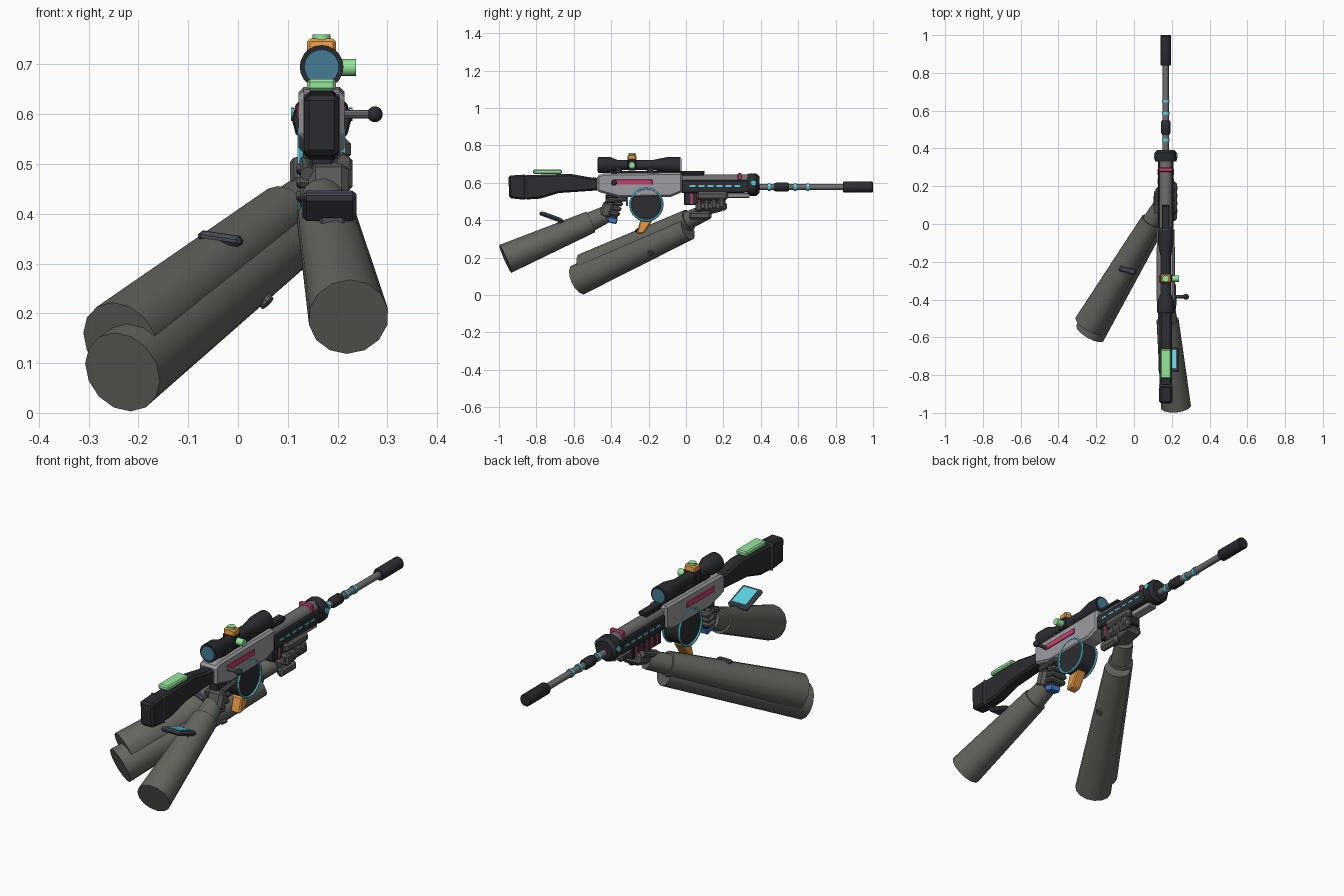
import bpy, bmesh
from math import radians, pi
from mathutils import Vector, Matrix

CX = 0.168          # rifle centre plane
BZ = 0.577          # bore height


def mat(name, r, g, b):
    m = bpy.data.materials.new(name)
    m.diffuse_color = (r, g, b, 1)
    return m


DARK = mat("dark", 0.025, 0.026, 0.032)
METAL = mat("metal", 0.33, 0.33, 0.36)
STEEL = mat("steel", 0.16, 0.16, 0.17)
CLOTH = mat("cloth", 0.13, 0.13, 0.115)
GLOVE = mat("glove", 0.10, 0.10, 0.095)
SLATE = mat("slate", 0.06, 0.07, 0.09)
CYAN = mat("cyan", 0.1, 0.65, 0.75)
PINK = mat("pink", 0.6, 0.05, 0.17)
GREEN = mat("green", 0.3, 0.8, 0.33)
ORANGE = mat("orange", 0.8, 0.33, 0.06)
BLUE = mat("blue", 0.05, 0.2, 0.6)
LENS = mat("lens", 0.06, 0.2, 0.3)


def finish(name, bm, m, bevel=0, smooth=False):
    bmesh.ops.recalc_face_normals(bm, faces=bm.faces)
    me = bpy.data.meshes.new(name)
    bm.to_mesh(me)
    bm.free()
    ob = bpy.data.objects.new(name, me)
    bpy.context.collection.objects.link(ob)
    me.materials.append(m)
    if bevel:
        b = ob.modifiers.new("bevel", 'BEVEL')
        b.width, b.segments, b.limit_method = bevel, 1, 'ANGLE'
    if smooth:
        bpy.context.view_layer.objects.active = ob
        ob.select_set(True)
        bpy.ops.object.shade_smooth_by_angle(angle=radians(35))
        ob.select_set(False)
    return ob


def box(name, c, size, m, bevel=0.004, rot=(0, 0, 0)):
    bm = bmesh.new()
    bmesh.ops.create_cube(bm, size=1)
    for v in bm.verts:
        v.co = Vector(v.co[i] * size[i] for i in range(3))
    ob = finish(name, bm, m, bevel)
    ob.location = c
    ob.rotation_euler = [radians(a) for a in rot]
    return ob


def rod(name, a, b, r1, r2, m, n=16):
    """Tapered cylinder from point a to point b."""
    a, b = Vector(a), Vector(b)
    d = b - a
    bm = bmesh.new()
    M = Matrix.Translation((a + b) / 2) @ d.to_track_quat('Z', 'Y').to_matrix().to_4x4()
    bmesh.ops.create_cone(bm, cap_ends=True, segments=n, radius1=r1, radius2=r2,
                          depth=d.length, matrix=M)
    return finish(name, bm, m, 0, True)


def lathe(name, prof, x, z, m, n=20):
    """Solid of revolution along y; prof is (y, radius) pairs."""
    bm = bmesh.new()
    vs = [bm.verts.new((x + r, y, z)) for y, r in prof]
    es = [bm.edges.new(p) for p in zip(vs, vs[1:])]
    bmesh.ops.spin(bm, geom=vs + es, cent=(x, 0, z), axis=(0, 1, 0), angle=2 * pi, steps=n)
    bmesh.ops.remove_doubles(bm, verts=bm.verts, dist=1e-5)
    return finish(name, bm, m, 0, True)


def plate(name, prof, half, m, bevel=0.006, x=CX):
    """Side profile of (y, z) points extruded across x."""
    bm = bmesh.new()
    f = bm.faces.new([bm.verts.new((x - half, y, z)) for y, z in prof])
    ext = bmesh.ops.extrude_face_region(bm, geom=[f])
    for v in ext['geom']:
        if isinstance(v, bmesh.types.BMVert):
            v.co.x += 2 * half
    return finish(name, bm, m, bevel)


# Stock, butt pad and cheek rest
plate("stock", [(-0.86, 0.64), (-0.62, 0.648), (-0.52, 0.63), (-0.46, 0.625), (-0.46, 0.56),
                (-0.68, 0.545), (-0.78, 0.515), (-0.86, 0.51)], 0.032, DARK, 0.01)
plate("butt_pad", [(-0.95, 0.638), (-0.855, 0.644), (-0.855, 0.508), (-0.945, 0.518)], 0.035, DARK, 0.01)
box("butt_line", (CX, -0.855, 0.576), (0.073, 0.008, 0.13), STEEL, 0.002)
box("cheek_rest", (CX, -0.74, 0.659), (0.058, 0.155, 0.024), GREEN, 0.006)

# Receiver with side strips
plate("receiver", [(-0.475, 0.64), (-0.44, 0.65), (-0.02, 0.655), (-0.02, 0.55), (-0.08, 0.525),
                   (-0.36, 0.522), (-0.475, 0.553)], 0.046, METAL, 0.01)
for s in (-1, 1):
    box("side_strip", (CX + s * 0.046, -0.285, 0.604), (0.008, 0.21, 0.028), PINK, 0.002)
box("top_rail", (CX, -0.15, 0.655), (0.04, 0.5, 0.018), DARK)

# Bolt handle
rod("bolt_stem", (0.2, -0.385, 0.6), (0.265, -0.385, 0.6), 0.009, 0.009, STEEL, 10)
bm = bmesh.new()
bmesh.ops.create_uvsphere(bm, u_segments=14, v_segments=8, radius=0.016,
                          matrix=Matrix.Translation((0.275, -0.385, 0.6)))
finish("bolt_knob", bm, DARK, 0, True)

# Scope
SZ = 0.695
lathe("scope_body", [(-0.468, 0), (-0.468, 0.035), (-0.47, 0.044), (-0.41, 0.044), (-0.37, 0.028),
                     (-0.17, 0.028), (-0.1, 0.042), (-0.03, 0.042), (-0.032, 0.034), (-0.032, 0)],
      CX, SZ, DARK)
for y in (-0.474, -0.028):
    rod("scope_lens", (CX, y, SZ), (CX, y + 0.003, SZ), 0.035, 0.035, LENS, 20)
for y in (-0.36, -0.19):
    box("scope_mount", (CX, y, 0.672), (0.045, 0.035, 0.05), DARK)
plate("turret_block", [(-0.315, 0.72), (-0.31, 0.752), (-0.268, 0.752), (-0.263, 0.72)], 0.029, ORANGE, 0.006)
rod("turret_top", (CX, -0.289, 0.74), (CX, -0.289, 0.76), 0.018, 0.018, GREEN)
box("turret_base", (CX, -0.289, SZ), (0.066, 0.045, 0.058), DARK)
rod("turret_side", (0.2, -0.289, 0.694), (0.237, -0.289, 0.694), 0.017, 0.017, GREEN)

# Handguard, upper tube, front cap and accents
plate("handguard", [(-0.025, 0.615), (0.36, 0.615), (0.36, 0.553), (0.3, 0.545), (-0.025, 0.545)], 0.042, DARK)
lathe("upper_tube", [(-0.03, 0), (-0.03, 0.034), (0.36, 0.034), (0.36, 0)], CX, 0.611, STEEL, 14)
box("hand_rail", (CX, 0.03, 0.645), (0.035, 0.13, 0.02), DARK)
lathe("front_cap", [(0.33, 0), (0.33, 0.056), (0.345, 0.06), (0.375, 0.06), (0.392, 0.045), (0.392, 0)],
      CX, 0.59, DARK, 12)
box("pink_band", (CX, 0.287, 0.632), (0.074, 0.022, 0.038), PINK, 0.005)
for s in (-1, 1):
    for i in range(6):
        box("side_light", (CX + s * 0.042, 0.035 + i * 0.048, 0.583), (0.005, 0.03, 0.009), CYAN, 0)
    rod("cap_light", (CX + s * 0.055, 0.362, 0.6), (CX + s * 0.062, 0.362, 0.6), 0.014, 0.014, CYAN, 10)
box("under_rail", (CX, 0.275, 0.532), (0.045, 0.13, 0.026), METAL)
box("fore_grip", (CX, 0.1, 0.515), (0.06, 0.22, 0.07), DARK)
for i in range(5):
    box("grip_stripe", (CX, 0.03 + i * 0.04, 0.515), (0.066, 0.01, 0.055), PINK, 0)

# Barrel, collar, rings and muzzle
rod("barrel", (CX, 0.37, BZ), (CX, 0.86, BZ), 0.016, 0.016, STEEL)
lathe("barrel_collar", [(0.47, 0), (0.47, 0.019), (0.485, 0.025), (0.54, 0.025), (0.55, 0.019), (0.55, 0)], CX, BZ, DARK)
for y in (0.445, 0.585, 0.65):
    rod("barrel_ring", (CX, y - 0.007, BZ), (CX, y + 0.007, BZ), 0.02, 0.02, CYAN)
lathe("muzzle", [(0.84, 0), (0.84, 0.026), (0.845, 0.029), (0.995, 0.029), (1.0, 0.025), (1.0, 0)], CX, BZ, DARK)

# Drum magazine with glowing rims, and orange release below
rod("drum", (0.128, -0.212, 0.484), (0.208, -0.212, 0.484), 0.085, 0.085, DARK, 28)
for x in (0.125, 0.211):
    bpy.ops.mesh.primitive_torus_add(location=(x, -0.212, 0.484), rotation=(0, pi / 2, 0), major_radius=0.086,
                                     minor_radius=0.006, major_segments=32, minor_segments=6)
    bpy.context.object.name = "drum_rim"
    bpy.context.object.data.materials.append(CYAN)
plate("drum_release", [(-0.265, 0.325), (-0.225, 0.33), (-0.175, 0.405), (-0.245, 0.4)], 0.026, ORANGE)

# Pistol grip and trigger
plate("pistol_grip", [(-0.43, 0.54), (-0.35, 0.54), (-0.37, 0.39), (-0.43, 0.4)], 0.024, DARK)
box("grip_cap", (CX, -0.4, 0.4), (0.05, 0.065, 0.03), BLUE, 0.004, (-12, 0, 0))
box("trigger", (CX, -0.315, 0.5), (0.012, 0.012, 0.05), BLUE, 0.002)

# Right hand: palm, curled fingers, index finger
box("right_palm", (0.182, -0.425, 0.455), (0.08, 0.06, 0.09), GLOVE, 0.014, (-20, 0, 0))
for i in range(3):
    box("right_finger", (0.163, -0.365 - i * 0.008, 0.49 - i * 0.027), (0.09, 0.055, 0.026), GLOVE, 0.008, (-10, 0, 0))
rod("right_index", (0.212, -0.43, 0.505), (0.21, -0.32, 0.512), 0.014, 0.012, GLOVE, 10)
rod("right_thumb", (0.14, -0.44, 0.48), (0.135, -0.36, 0.505), 0.015, 0.012, GLOVE, 10)

# Right forearm with cuff and wrist screen
rod("right_sleeve", (0.222, -0.966, 0.193), (0.178, -0.51, 0.39), 0.081, 0.06, CLOTH, 14)
rod("right_cuff", (0.18, -0.53, 0.382), (0.171, -0.43, 0.43), 0.053, 0.046, CLOTH, 14)
box("wrist_screen", (0.184, -0.72, 0.416), (0.108, 0.135, 0.022), SLATE, 0.008, (-20, 0, 0))
box("screen_glow", (0.184, -0.716, 0.427), (0.075, 0.1, 0.004), CYAN, 0, (-20, 0, 0))
box("screen_bracket", (0.19, -0.675, 0.375), (0.05, 0.03, 0.06), SLATE, 0.005, (-20, 0, 0))

# Left arm: two overlapping sleeves, cuff, small fittings
rod("left_lower_sleeve", (-0.232, -0.575, 0.082), (0.11, 0.01, 0.352), 0.085, 0.062, CLOTH, 14)
rod("left_upper_sleeve", (-0.236, -0.535, 0.143), (0.092, 0.015, 0.402), 0.085, 0.058, CLOTH, 14)
rod("left_cuff", (0.07, -0.02, 0.385), (0.145, 0.1, 0.44), 0.05, 0.044, CLOTH, 14)
box("sleeve_clip", (-0.035, -0.245, 0.35), (0.09, 0.035, 0.022), SLATE, 0.008, (0, 8, -15))
box("sleeve_stud", (0.0, -0.22, 0.29), (0.03, 0.03, 0.03), SLATE, 0.006, (20, 20, 0))
rod("sleeve_button", (0.03, -0.18, 0.25), (0.06, -0.19, 0.22), 0.018, 0.016, GLOVE, 10)

# Left hand: palm under the handguard, fingers up the right side, thumb on the left
box("left_palm", (0.165, 0.125, 0.462), (0.1, 0.15, 0.06), GLOVE, 0.016, (14, 0, 0))
for i in range(4):
    y = 0.07 + i * 0.04
    box("left_finger_base", (0.205, y, 0.472 + i * 0.006), (0.05, 0.037, 0.055), GLOVE, 0.01)
for z, y, l in ((0.53, 0.14, 0.17), (0.475, 0.135, 0.17), (0.425, 0.075, 0.12)):
    box("left_knuckle", (0.21, y, z), (0.035, l, 0.045), GLOVE, 0.012)
rod("left_thumb", (0.125, 0.06, 0.455), (0.12, 0.17, 0.5), 0.022, 0.016, GLOVE, 10)
